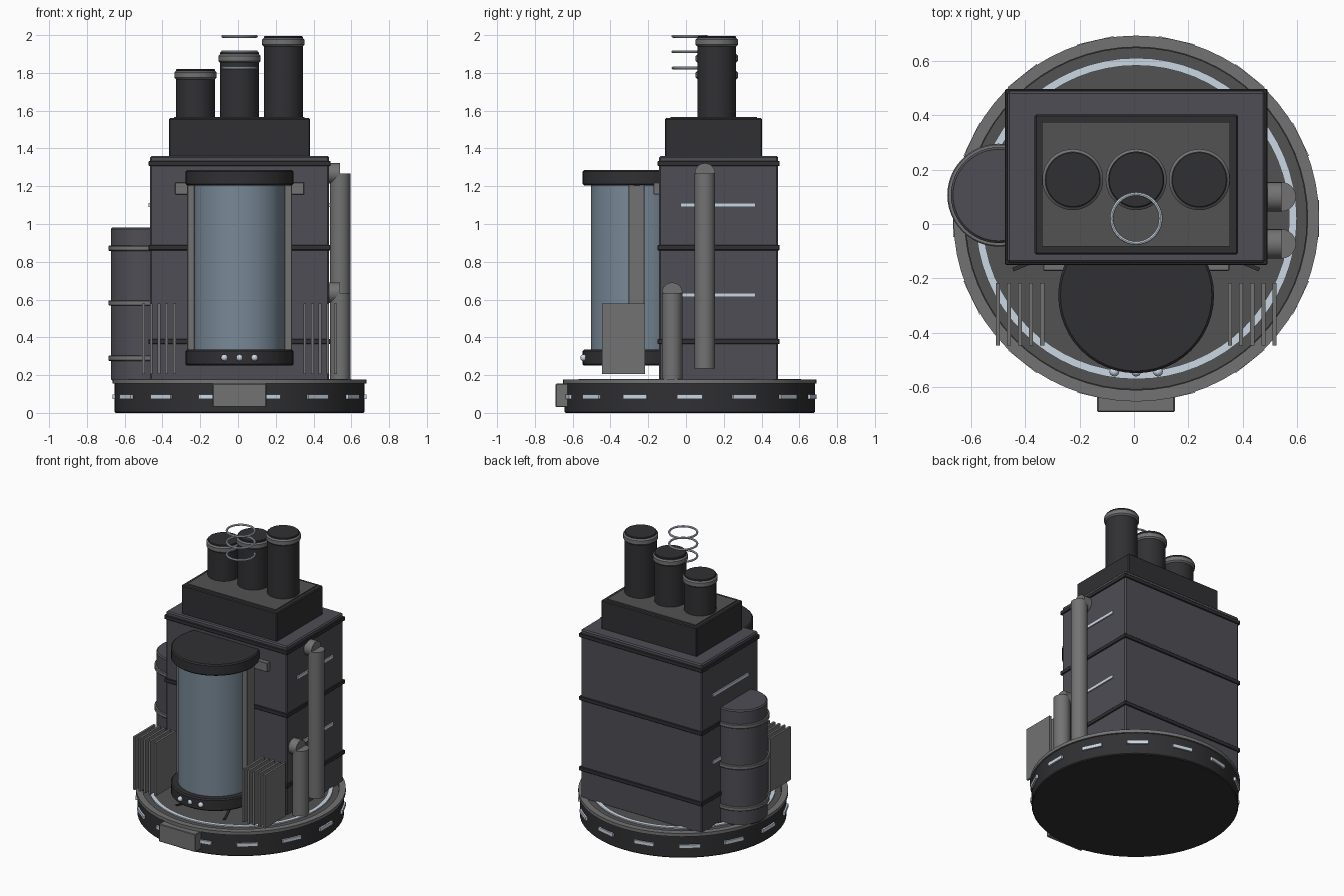
import bpy, math

if "Cube" in bpy.data.objects:
    bpy.data.objects.remove(bpy.data.objects["Cube"])

CX, CY = 0.008, 0.02          # centre of the round base


def material(name, r, g, b):
    m = bpy.data.materials.new(name)
    m.diffuse_color = (r, g, b, 1)
    m.use_nodes = True
    m.node_tree.nodes["Principled BSDF"].inputs["Base Color"].default_value = m.diffuse_color
    return m


DARK = material("dark_metal", 0.03, 0.03, 0.033)
BODY = material("body_metal", 0.075, 0.075, 0.09)
FLOOR = material("floor_metal", 0.085, 0.085, 0.085)
STEEL = material("grey_steel", 0.17, 0.17, 0.17)
LIGHT = material("light", 0.6, 0.68, 0.78)
GLASS = material("glass", 0.19, 0.25, 0.31)


def finish(name, mat, smooth=True):
    o = bpy.context.object
    o.name = name
    o.data.materials.append(mat)
    if smooth:
        bpy.ops.object.shade_smooth_by_angle(angle=math.radians(35))
    return o


def bevel(o, w):
    b = o.modifiers.new("bevel", 'BEVEL')
    b.width, b.segments = w, 1
    b.limit_method = 'ANGLE'


def box(name, x, y, z, mat, w=0.0):
    """Box from (min, max) pairs."""
    bpy.ops.mesh.primitive_cube_add(size=1, location=[sum(p) / 2 for p in (x, y, z)])
    o = finish(name, mat, False)
    o.scale = [p[1] - p[0] for p in (x, y, z)]
    bpy.ops.object.transform_apply(location=False, rotation=False, scale=True)
    if w:
        bevel(o, w)
    return o


def cyl(name, x, y, z0, z1, r, mat, w=0.0, n=48):
    bpy.ops.mesh.primitive_cylinder_add(vertices=n, radius=r, depth=z1 - z0,
                                        location=(x, y, (z0 + z1) / 2))
    o = finish(name, mat)
    if w:
        bevel(o, w)
    return o


def lathe_ring(name, x, y, z0, z1, r0, r1, mat, n=64):
    """Flat ring with a rectangular section."""
    prof = [(r0, z0), (r1, z0), (r1, z1), (r0, z1)]
    verts = [(r * math.cos(2 * math.pi * i / n), r * math.sin(2 * math.pi * i / n), z)
             for i in range(n) for r, z in prof]
    faces = [(i * 4 + j, (i + 1) % n * 4 + j, (i + 1) % n * 4 + (j + 1) % 4, i * 4 + (j + 1) % 4)
             for i in range(n) for j in range(4)]
    me = bpy.data.meshes.new(name)
    me.from_pydata(verts, [], faces)
    o = bpy.data.objects.new(name, me)
    o.location = (x, y, 0)
    bpy.context.collection.objects.link(o)
    bpy.ops.object.select_all(action='DESELECT')
    bpy.context.view_layer.objects.active = o
    o.select_set(True)
    return finish(name, mat)


# Round base with lip, floor and glowing ring
cyl("base", CX, CY, 0, 0.165, 0.662, DARK, 0.006, 64)
lathe_ring("base_lip", CX, CY, 0.155, 0.178, 0.63, 0.672, STEEL)
cyl("base_floor", CX, CY, 0.15, 0.172, 0.628, FLOOR, n=64)
lathe_ring("floor_light_ring", CX, CY, 0.165, 0.18, 0.562, 0.59, LIGHT)

# Lights around the base edge
for i in range(14):
    a = 2 * math.pi * i / 14
    o = box(f"base_light_{i}", (-0.008, 0.008), (-0.068, 0.068), (-0.012, 0.012), LIGHT)
    o.location = (CX + 0.664 * math.cos(a), CY + 0.664 * math.sin(a), 0.085)
    o.rotation_euler.z = a

# Radial floor seams
for i in range(8):
    a = math.pi / 4 * (i + 0.5)
    o = box(f"floor_seam_{i}", (-0.17, 0.17), (-0.007, 0.007), (-0.006, 0.006), DARK)
    o.location = (CX + 0.32 * math.cos(a), CY + 0.32 * math.sin(a), 0.174)
    o.rotation_euler.z = a

box("front_step", (-0.135, 0.15), (-0.69, -0.62), (0.03, 0.155), STEEL, 0.004)

# Main housing with seam bands
box("housing", (-0.465, 0.482), (-0.142, 0.488), (0.165, 1.36), BODY, 0.008)
for i, z in enumerate((0.378, 0.875, 1.32)):
    box(f"housing_band_{i}", (-0.473, 0.49), (-0.15, 0.496), (z - 0.014, z + 0.014), DARK, 0.003)

# Side light strips
for side, x in (("left", -0.465), ("right", 0.482)):
    for i, z in enumerate((0.625, 1.1)):
        box(f"{side}_light_strip_{i}", (x - 0.008, x + 0.008), (-0.03, 0.368),
            (z - 0.011, z + 0.011), LIGHT)

# Upper block and its top plate
box("upper_block", (-0.365, 0.382), (-0.112, 0.402), (1.35, 1.56), DARK, 0.006)
box("upper_plate", (-0.338, 0.353), (-0.083, 0.375), (1.55, 1.566), FLOOR)

# Exhaust stacks with collars
for i, (x, top) in enumerate(((-0.225, 1.82), (0.008, 1.912), (0.24, 1.994))):
    cyl(f"stack_{i}", x, 0.163, 1.55, top, 0.103, DARK, 0.004)
    c = cyl(f"stack_collar_{i}", x, 0.163, top - 0.055, top - 0.008, 0.112, STEEL, 0.01)
    if i == 1:
        c.location.z -= 0.004

# Floating rings over the middle stack
for i, z in enumerate((1.826, 1.912, 1.993)):
    bpy.ops.mesh.primitive_torus_add(major_radius=0.09, minor_radius=0.007, major_segments=40,
                                     minor_segments=8, location=(CX, CY, z))
    finish(f"smoke_ring_{i}", LIGHT)

# Glass chamber with caps, side posts and mounting bar
GY = -0.262
cyl("chamber_glass", CX, GY, 0.32, 1.22, 0.241, GLASS)
cyl("chamber_base", CX, GY, 0.25, 0.335, 0.286, DARK, 0.008)
cyl("chamber_cap", CX, GY, 1.205, 1.285, 0.286, DARK, 0.008)
for side, s in (("left", -1), ("right", 1)):
    x = CX + s * 0.257
    box(f"{side}_chamber_post", (x - 0.02, x + 0.02), (GY - 0.042, GY + 0.042),
        (0.32, 1.22), STEEL, 0.003)
box("chamber_mount", (-0.333, 0.35), (-0.172, -0.13), (1.156, 1.22), STEEL, 0.003)
for i in (-1, 0, 1):
    bpy.ops.mesh.primitive_uv_sphere_add(segments=16, ring_count=8, radius=0.018,
                                         location=(CX + i * 0.08, -0.542, 0.292))
    finish(f"chamber_button_{i + 2}", LIGHT)

# Cooling fins at both sides of the chamber
for side, s in (("left", -1), ("right", 1)):
    for i in range(5):
        x = CX + s * (0.345 + 0.0407 * i)
        box(f"{side}_fin_{i}", (x - 0.0075, x + 0.0075), (-0.446, -0.217), (0.205, 0.58), STEEL)

# Tank on the left with hoops
cyl("side_tank", -0.497, 0.106, 0.17, 0.982, 0.176, BODY, 0.008)
for i, z in enumerate((0.29, 0.582, 0.872)):
    cyl(f"tank_hoop_{i}", -0.497, 0.106, z - 0.014, z + 0.014, 0.189, STEEL, 0.004)

# Pipes on the right, each with an elbow into the housing
for i, (y, z0, z1) in enumerate(((0.1, 0.235, 1.268), (-0.073, 0.17, 0.636))):
    cyl(f"pipe_{i}", 0.541, y, z0, z1, 0.054, STEEL, n=24)
    e = cyl(f"pipe_elbow_{i}", 0.505, y, z1 - 0.036, z1 + 0.036, 0.054, STEEL, n=24)
    e.rotation_euler.y = math.pi / 2
